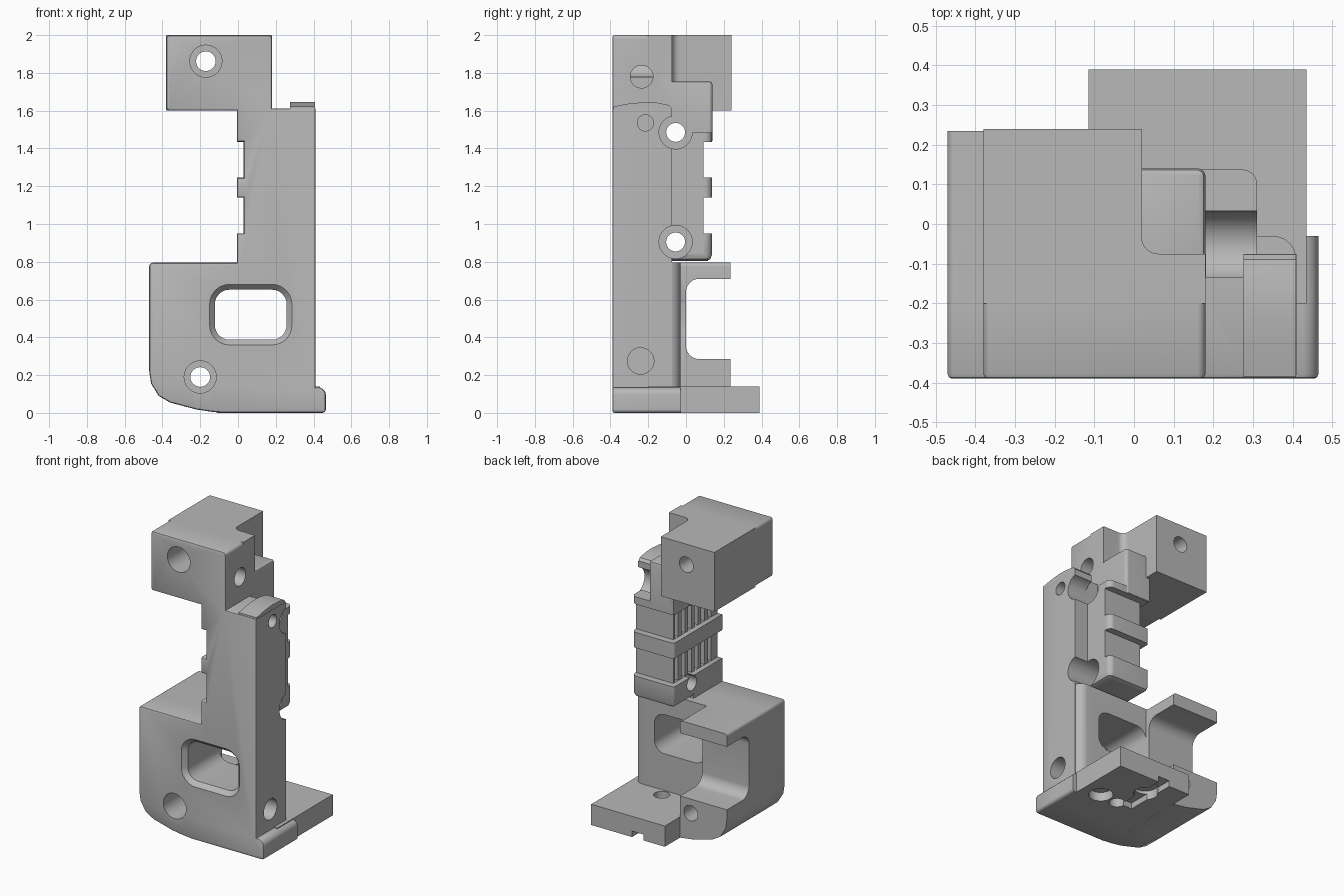
import bpy, bmesh, math
from mathutils import Vector

cube = bpy.data.objects.get("Cube")
if cube:
    bpy.data.objects.remove(cube, do_unlink=True)

grey = bpy.data.materials.new("plain grey")
grey.use_nodes = True
grey.diffuse_color = (0.48, 0.48, 0.48, 1)
grey.node_tree.nodes["Principled BSDF"].inputs["Base Color"].default_value = (0.48, 0.48, 0.48, 1)

PLACE = {"x": lambda a, b, t: (t, a, b),
         "y": lambda a, b, t: (a, t, b),
         "z": lambda a, b, t: (a, b, t)}


def rounded(points, steps=6):
    """Turn (u, v, radius) corners into a filleted outline."""
    out = []
    n = len(points)
    for i, p in enumerate(points):
        c = Vector(p[:2])
        r = p[2] if len(p) > 2 else 0
        if not r:
            out.append(c)
            continue
        d1 = (Vector(points[i - 1][:2]) - c).normalized()
        d2 = (Vector(points[(i + 1) % n][:2]) - c).normalized()
        half = d1.angle(d2) / 2
        centre = c + (d1 + d2).normalized() * (r / math.sin(half))
        a = c + d1 * (r / math.tan(half)) - centre
        b = c + d2 * (r / math.tan(half)) - centre
        for k in range(steps + 1):
            out.append(centre + a.lerp(b, k / steps).normalized() * r)
    return out


def rect(u0, u1, v0, v1, r=0):
    return [(u0, v0, r), (u1, v0, r), (u1, v1, r), (u0, v1, r)]


def prism(name, axis, points, lo, hi, end=None, bevel_lo=0, bevel_hi=0, bevel_all=0):
    """Extrude an outline along an axis, optionally tapering to a second outline."""
    bm = bmesh.new()
    put = PLACE[axis]
    first = rounded(points)
    last = rounded(end) if end else first
    bottom = [bm.verts.new(put(p.x, p.y, lo)) for p in first]
    top = [bm.verts.new(put(p.x, p.y, hi)) for p in last]
    f0, f1 = bm.faces.new(bottom), bm.faces.new(top)
    n = len(bottom)
    for i in range(n):
        j = (i + 1) % n
        bm.faces.new((bottom[i], bottom[j], top[j], top[i]))
    bmesh.ops.recalc_face_normals(bm, faces=bm.faces)
    for face, size in ((f0, bevel_lo), (f1, bevel_hi)):
        if size:
            bmesh.ops.bevel(bm, geom=list(face.edges), offset=size, segments=2,
                            profile=0.5, affect="EDGES")
    if bevel_all:
        bmesh.ops.bevel(bm, geom=list(bm.edges), offset=bevel_all, segments=3,
                        profile=0.5, affect="EDGES")
    mesh = bpy.data.meshes.new(name)
    bm.to_mesh(mesh)
    bm.free()
    mesh.materials.append(grey)
    ob = bpy.data.objects.new(name, mesh)
    bpy.context.collection.objects.link(ob)
    return ob


def box(name, x0, x1, y0, y1, z0, z1, bevel=0):
    return prism(name, "z", rect(x0, x1, y0, y1), z0, z1, bevel_all=bevel)


def drill(axis, u, v, r, lo, hi):
    ring = [(u + r * math.cos(math.tau * k / 32), v + r * math.sin(math.tau * k / 32))
            for k in range(32)]
    return prism("drill_cutter", axis, ring, lo, hi)


def combine(target, other, operation):
    other.hide_render = True
    bpy.context.view_layer.objects.active = target
    mod = target.modifiers.new(operation.lower(), "BOOLEAN")
    mod.operation, mod.solver, mod.object = operation, "EXACT", other
    bpy.ops.object.modifier_apply(modifier=mod.name)
    bpy.data.objects.remove(other, do_unlink=True)


FRONT, PLATE_BACK, LOW_BACK, REAR = -0.39, -0.075, -0.03, 0.235
RECESSES = ((0.95, 1.14), (1.245, 1.435))

# Front plate outline with the curved foot and notched inner edge
foot = [(-0.07, 0), (-0.14, 0.006), (-0.22, 0.018), (-0.36, 0.055),
        (-0.42, 0.09), (-0.46, 0.155), (-0.47, 0.22)]
notches = []
for z0, z1 in RECESSES:
    notches += [(-0.005, z0), (0.03, z0), (0.03, z1), (-0.005, z1)]
outline = ([(-0.38, 2, 0.02), (0.18, 2, 0.02), (0.18, 1.612), (0.41, 1.612),
            (0.41, 0.135), (0.465, 0.135, 0.04), (0.465, 0, 0.02)] + foot +
           [(-0.47, 0.795, 0.02), (-0.005, 0.795)] + notches +
           [(-0.005, 1.6), (-0.38, 1.6, 0.02)])
body = prism("bracket_body", "y", outline, FRONT, PLATE_BACK, bevel_lo=0.012)

# Thicker lower plate, side lip and base plate
parts = [
    prism("lower_plate", "z", [(-0.3, -0.2), (0.41, -0.2), (0.41, LOW_BACK, 0.06),
                               (-0.3, LOW_BACK)], 0.06, 0.795),
    prism("side_lip", "y", [(0.3, 0), (0.465, 0, 0.02), (0.465, 0.135, 0.04), (0.3, 0.135)],
          -0.2, LOW_BACK),
    box("base_plate", -0.115, 0.435, -0.2, 0.39, 0, 0.14),
]

# Rear box at the lower side, opened into two arms
rear_box = prism("rear_box", "y", [(-0.12, 0.004)] + foot[2:] +
                 [(-0.47, 0.795, 0.02), (-0.12, 0.795, 0.02)], -0.2, REAR)
combine(rear_box, prism("arm_gap", "x", [(0, 0.285, 0.07), (0.5, 0.285), (0.5, 0.71),
                                         (0, 0.71, 0.07)], -0.6, 0), "DIFFERENCE")
parts.append(rear_box)

# Head block, with its stepped shoulder
parts += [
    prism("head", "z", [(-0.38, -0.2), (0.18, -0.2), (0.18, PLATE_BACK), (0.02, PLATE_BACK, 0.04),
                        (0.02, 0.24), (-0.38, 0.24)], 1.6, 2.0),
    prism("shoulder", "z", [(-0.005, -0.2), (0.18, -0.2), (0.18, 0.14, 0.02), (-0.005, 0.14)],
          1.44, 1.755, bevel_hi=0.015),
]

# Spine core and its raised bands
parts.append(box("spine_core", 0.03, 0.31, -0.2, 0.092, 0.85, 1.47))
for z0, z1 in ((0.805, 0.95), (1.14, 1.245), (1.435, 1.485)):
    soft = 0.03 if z0 < 0.9 else 0.006
    band = prism("spine_band", "z", [(-0.005, -0.2), (0.31, -0.2), (0.31, 0.137, 0.035),
                                     (-0.005, 0.137, 0.02)], z0, z1,
                 bevel_lo=soft if z0 < 0.9 else 0)
    parts.append(band)

# Domed cap on top of the column
parts.append(prism("column_cap", "x", [(FRONT + 0.005, 1.5), (FRONT + 0.005, 1.622),
                                       (-0.3, 1.638), (-0.22, 1.645), (-0.15, 1.642),
                                       (-0.09, 1.63), (PLATE_BACK, 1.61), (PLATE_BACK, 1.5)],
                   0.275, 0.408))
for part in parts:
    combine(body, part, "UNION")

# Window with a chamfered front rim
inner = rect(-0.122, 0.257, 0.388, 0.652, 0.075)
cuts = [
    prism("window_cutter", "y", inner, -0.45, 0.12),
    prism("window_rim_cutter", "y", rect(-0.151, 0.286, 0.359, 0.681, 0.104),
          FRONT - 0.001, FRONT + 0.03, end=inner),
]

# Front-to-back screw holes with counterbores
for x, z in ((-0.17, 1.862), (-0.2, 0.19)):
    cuts += [drill("y", x, z, 0.052, -0.5, 0.5), drill("y", x, z, 0.085, -0.5, -0.15)]

# Cross holes with counterbores, the upper one open above
for z in (1.485, 0.905):
    cuts += [drill("x", -0.055, z, 0.05, -0.7, 0.6), drill("x", -0.055, z, 0.088, 0.18, 0.6)]
cuts.append(box("relief_cutter", 0.181, 0.276, -0.135, 0.03, 1.486, 1.74))

# Blind holes in the side
for y, z, r, start in ((-0.235, 1.78, 0.06, -0.16), (-0.215, 1.535, 0.043, 0.25),
                       (-0.24, 0.275, 0.07, 0.3)):
    cuts.append(drill("x", y, z, r, start, 0.6))

# Vertical grooves in the recessed inner side
for z0, z1 in RECESSES:
    for k in range(6):
        y = -0.31 + k * 0.07
        cuts.append(box("groove_cutter", 0, 0.065, y, y + 0.035, z0 + 0.001, z1 - 0.001))

# Pockets, slot and hole in the base plate
cuts += [
    drill("z", 0.3, 0.04, 0.075, -0.1, 0.06),
    drill("z", 0.1, 0.23, 0.075, -0.1, 0.06),
    drill("z", 0.16, 0.03, 0.05, -0.1, 0.3),
    box("slot_cutter", 0.045, 0.13, 0.03, 0.5, -0.1, 0.04),
]
for cut in cuts:
    combine(body, cut, "DIFFERENCE")

# Smooth the rounded surfaces, keep hard edges
bpy.ops.object.select_all(action="DESELECT")
body.select_set(True)
bpy.context.view_layer.objects.active = body
bpy.ops.object.shade_smooth_by_angle(angle=math.radians(30))
